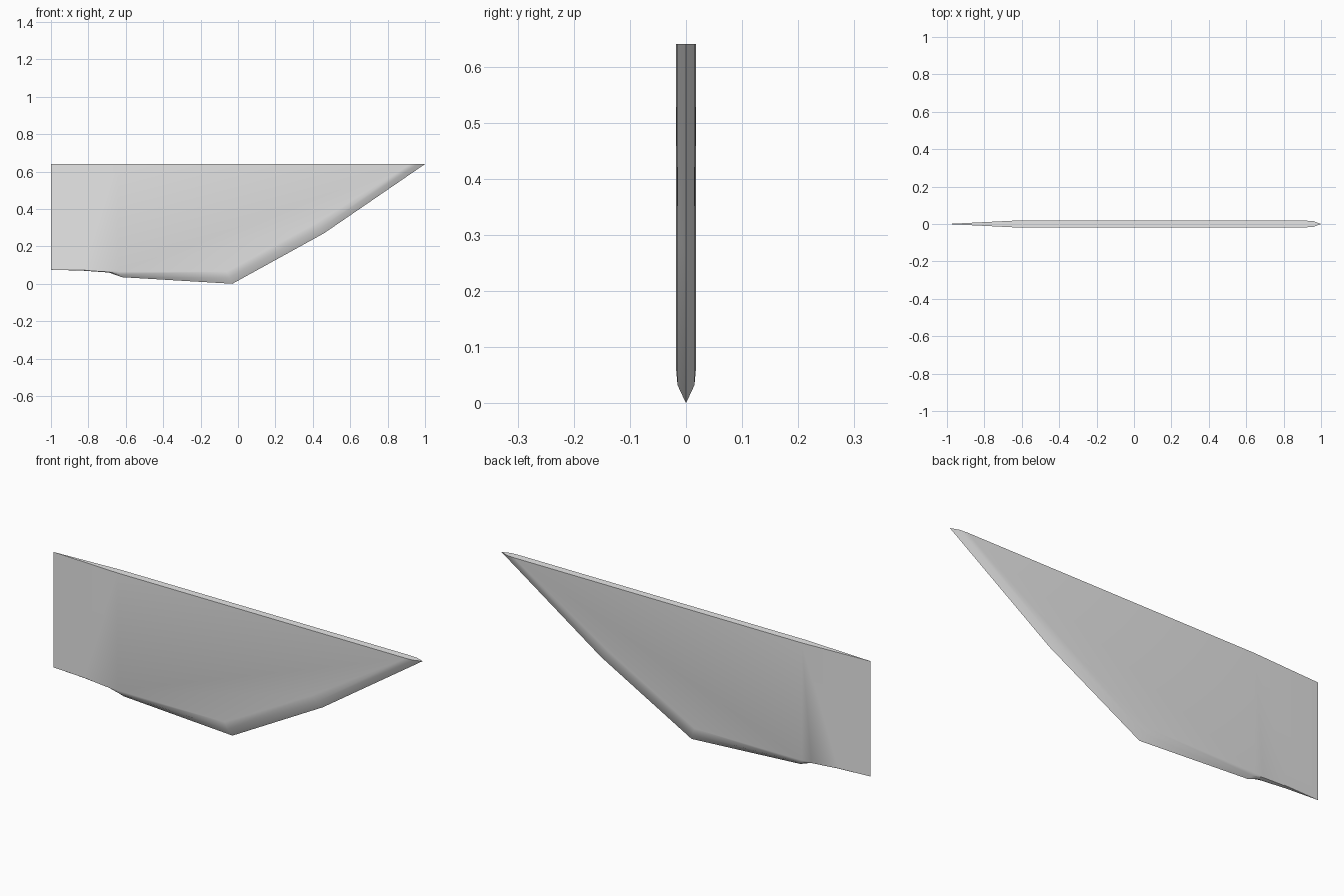
import bpy
import bmesh
import math

default_cube = bpy.data.objects.get("Cube")
if default_cube:
    bpy.data.objects.remove(default_cube, do_unlink=True)

TOP, HALF, TAPER_X = 0.64, 0.018, -0.64

# Lower outline, trailing edge to tip: centre ridge and border of the flat side (x, z)
ridge = [(-1, 0.075), (-0.83, 0.07), (-0.69, 0.06), (-0.62, 0.035),
         (-0.03, 0), (0.46, 0.27), (1, TOP)]
border = [(-1, 0.075), (-0.83, 0.073), (-0.69, 0.066), (TAPER_X, 0.065),
          (-0.06, 0.065), (0.41, 0.32), (0.92, TOP)]


def half_thickness(x):
    """Full thickness forward, tapering to a knife edge at the back."""
    return HALF * min(1, (x + 1) / (TAPER_X + 1))


bm = bmesh.new()
for side in (-1, 1):
    def vert(x, y, z):
        return bm.verts.new((x, side * y, z))

    # Rounded edge rows from ridge to flat side
    rows = []
    for (rx, rz), (bx, bz) in zip(ridge, border):
        y = half_thickness(bx)
        rows.append([vert(rx, 0, rz),
                     vert((rx + bx) / 2, y * 0.84, (rz + bz) / 2),
                     vert(bx, y, bz)])
    for a, b in zip(rows, rows[1:]):
        for i in range(2):
            bm.faces.new((a[i], b[i], b[i + 1], a[i + 1]))

    # Tapered rear panel, flat side panel and flat top
    back_top = vert(-1, 0, TOP)
    taper_top = vert(TAPER_X, HALF, TOP)
    inner = [row[2] for row in rows]
    bm.faces.new([back_top] + inner[:4] + [taper_top])
    bm.faces.new([taper_top] + inner[3:])
    bm.faces.new([back_top, taper_top] + rows[-1][::-1])

bmesh.ops.remove_doubles(bm, verts=bm.verts, dist=0.0005)
bmesh.ops.recalc_face_normals(bm, faces=bm.faces)
mesh = bpy.data.meshes.new("fin_blade")
bm.to_mesh(mesh)
bm.free()

# Plain grey material
grey = bpy.data.materials.new("plain_grey")
grey.use_nodes = True
colour = (0.8, 0.8, 0.8, 1)
grey.diffuse_color = colour
grey.node_tree.nodes["Principled BSDF"].inputs["Base Color"].default_value = colour
mesh.materials.append(grey)

fin = bpy.data.objects.new("fin_blade", mesh)
bpy.context.collection.objects.link(fin)
bpy.ops.object.select_all(action="DESELECT")
fin.select_set(True)
bpy.context.view_layer.objects.active = fin
bpy.ops.object.shade_smooth_by_angle(angle=math.radians(35))
